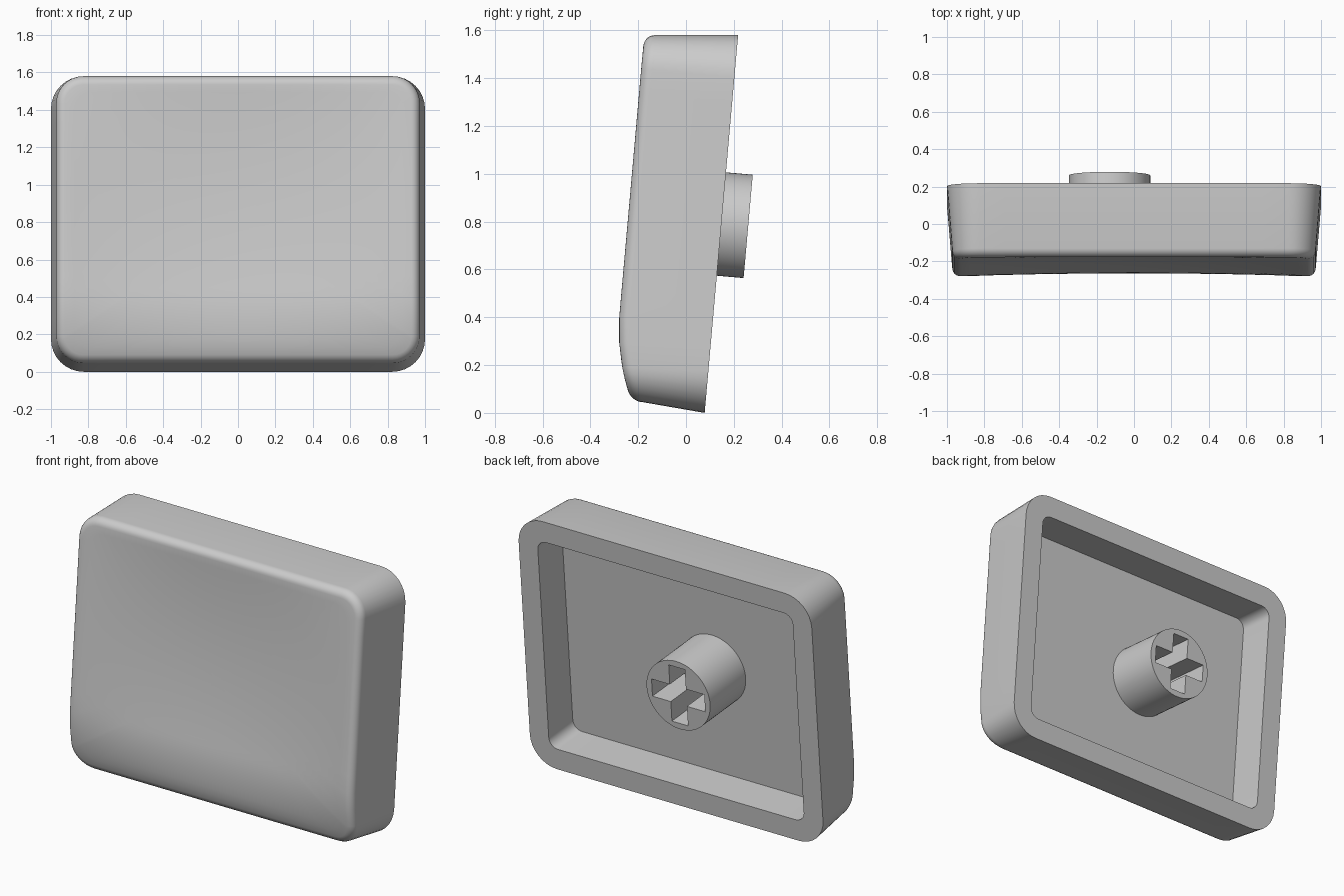
import bpy, bmesh, math
from mathutils import Vector, Matrix

if "Cube" in bpy.data.objects:
    bpy.data.objects.remove(bpy.data.objects["Cube"])

SLOPE = 0.0886                       # backward lean of the cap
TILT = math.atan(SLOPE)
NORMAL = Vector((0, math.cos(TILT), -math.sin(TILT)))   # points out of the open back

grey = bpy.data.materials.new("grey plastic")
grey.diffuse_color = (0.6, 0.6, 0.6, 1)
grey.use_nodes = True
grey.node_tree.nodes["Principled BSDF"].inputs["Base Color"].default_value = grey.diffuse_color


def back_y(z):
    return 0.078 + SLOPE * z


def front_y(x, z):
    """Front face: leaning plane, curled lower lip, shallow dish."""
    lip = 0.6 * max(0, 0.42 - z) ** 2
    dish = 0.041 * max(0, 1 - (x / 0.93) ** 2) * max(0, 1 - ((z - 0.85) / 0.71) ** 2)
    return -0.315 + SLOPE * z + lip + dish


def rounded_rect(hx, zb, zt, r, corner=8, side=12):
    """Outline points (x, z) of a rounded rectangle with divided sides."""
    centres = [(hx - r, zt - r), (-hx + r, zt - r), (-hx + r, zb + r), (hx - r, zb + r)]
    pts = []
    for i, (cx, cz) in enumerate(centres):
        for k in range(corner + 1):
            a = math.pi / 2 * (i + k / corner)
            pts.append((cx + r * math.cos(a), cz + r * math.sin(a)))
        a = math.pi / 2 * (i + 1)
        nx, nz = centres[(i + 1) % 4]
        end = (nx + r * math.cos(a), nz + r * math.sin(a))
        start = pts[-1]
        for k in range(1, side):
            t = k / side
            pts.append((start[0] + (end[0] - start[0]) * t, start[1] + (end[1] - start[1]) * t))
    return pts


def finish(obj, angle):
    obj.data.materials.append(grey)
    bpy.ops.object.select_all(action='DESELECT')
    obj.select_set(True)
    bpy.context.view_layer.objects.active = obj
    bpy.ops.object.shade_smooth_by_angle(angle=math.radians(angle))


def make_object(name, bm):
    bmesh.ops.recalc_face_normals(bm, faces=bm.faces[:])
    mesh = bpy.data.meshes.new(name)
    bm.to_mesh(mesh)
    bm.free()
    obj = bpy.data.objects.new(name, mesh)
    bpy.context.collection.objects.link(obj)
    return obj


# --- cap shell: one loft from recess floor, over the rim, to the dished front ---
rings = []
recess = [Vector((x, back_y(z), z)) for x, z in rounded_rect(0.87, 0.13, 1.45, 0.06)]
rings.append([p - NORMAL * 0.235 for p in recess])
rings.append(recess)
rings.append([Vector((x, back_y(z), z)) for x, z in rounded_rect(1.0, 0.0, 1.58, 0.175)])

R = 0.045                            # rounded front edge
for k in range(7):
    a = math.pi / 2 * k / 6
    d = R * (1 - math.cos(a))
    outline = rounded_rect(0.972 - d, 0.045 + d, 1.58 - d, 0.145 - d)
    rings.append([Vector((x, front_y(x, z) + R * (1 - math.sin(a)), z)) for x, z in outline])

ZC = 0.81
STEPS = 18
for k in range(STEPS - 1, 0, -1):    # front face shrinking to its centre
    s = k / STEPS
    ring = []
    for x, z in outline:
        px, pz = x * s, ZC + (z - ZC) * s
        ring.append(Vector((px, front_y(px, pz), pz)))
    rings.append(ring)

bm = bmesh.new()
loops = [[bm.verts.new(p) for p in ring] for ring in rings]
n = len(loops[0])
for a, b in zip(loops, loops[1:]):
    for i in range(n):
        j = (i + 1) % n
        bm.faces.new((a[i], a[j], b[j], b[i]))
bm.faces.new(loops[0])               # recess floor
tip = bm.verts.new((0, front_y(0, ZC), ZC))
for i in range(n):
    bm.faces.new((loops[-1][i], loops[-1][(i + 1) % n], tip))
finish(make_object("cap_shell", bm), 35)

# --- stem: round post with a cross-shaped socket in its end ---
END = Vector((-0.13, 0.260, 0.780))
frame = Matrix.Translation(END) @ Matrix.Rotation(-math.pi / 2 - TILT, 4, 'X')  # local z = outward


def prism(name, outline, z0, z1):
    bm = bmesh.new()
    low = [bm.verts.new((x, y, z0)) for x, y in outline]
    high = [bm.verts.new((x, y, z1)) for x, y in outline]
    bm.faces.new(low)
    bm.faces.new(high)
    for i in range(len(low)):
        j = (i + 1) % len(low)
        bm.faces.new((low[i], low[j], high[j], high[i]))
    bmesh.ops.transform(bm, matrix=frame, verts=bm.verts[:])
    return make_object(name, bm)


circle = [(0.217 * math.cos(math.tau * i / 64), 0.217 * math.sin(math.tau * i / 64))
          for i in range(64)]
stem = prism("stem", circle, -0.352, 0.0)

W, L = 0.055, 0.18                   # half width and reach of the cross arms
cross = []
for i in range(4):
    c, s = round(math.cos(i * math.pi / 2)), round(math.sin(i * math.pi / 2))
    for x, y in ((W, -W), (L, -W), (L, W)):
        cross.append((x * c - y * s, x * s + y * c))
cutter = prism("socket_cutter", cross, -0.30, 0.05)
cutter.hide_render = True

cut = stem.modifiers.new("socket", 'BOOLEAN')
cut.operation = 'DIFFERENCE'
cut.solver = 'EXACT'
cut.object = cutter
bpy.context.view_layer.objects.active = stem
bpy.ops.object.modifier_apply(modifier=cut.name)
bpy.data.objects.remove(cutter)
finish(stem, 30)
